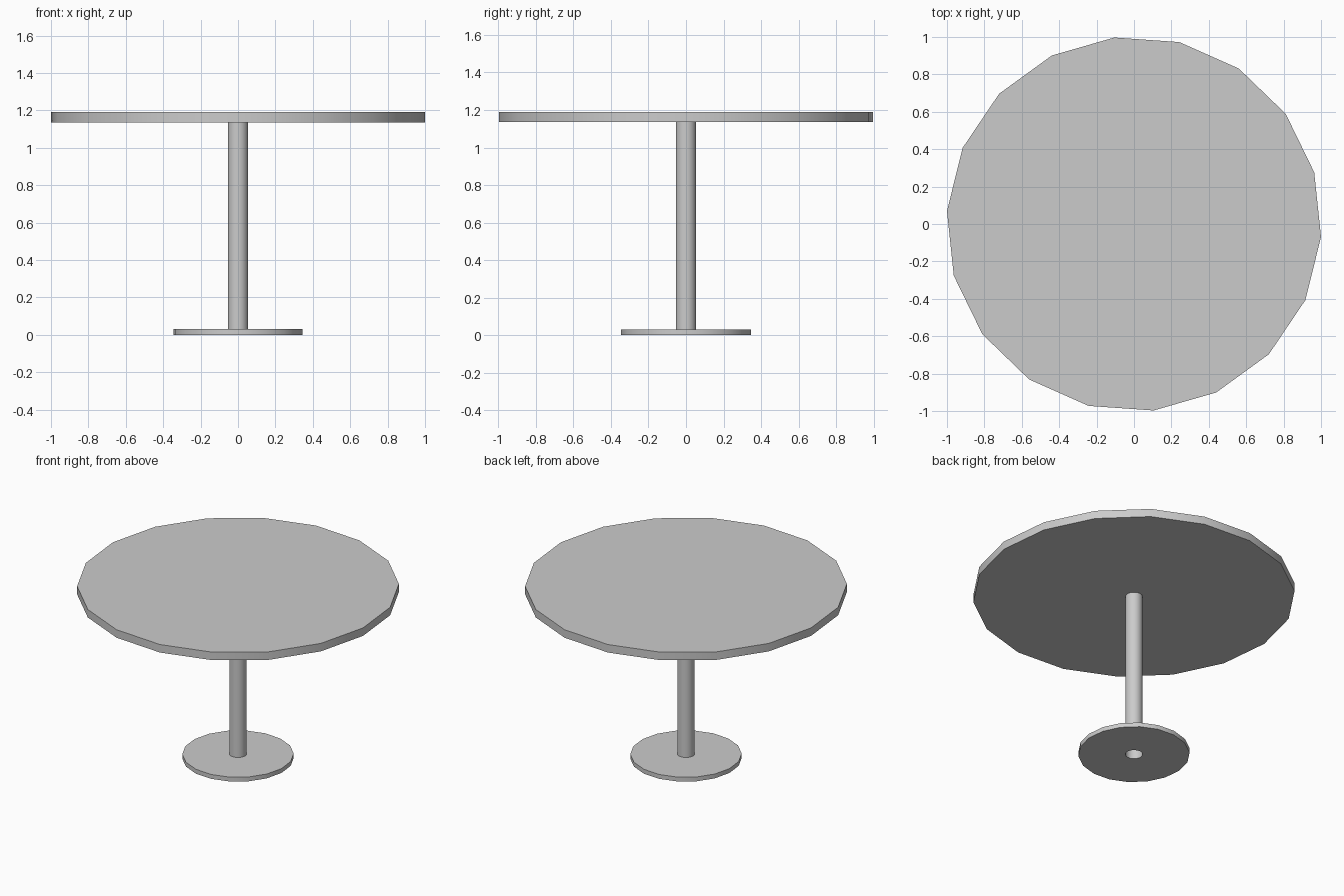
import bpy, bmesh, math

if "Cube" in bpy.data.objects:
    bpy.data.objects.remove(bpy.data.objects["Cube"])

SIDES = 18
TURN = math.radians(-4)


def lathe(name, profile, closed=False, caps=False):
    """Revolve (radius, z) points around z as an 18-sided part."""
    bm = bmesh.new()
    rings = [[bm.verts.new((r * math.cos(TURN + i * math.tau / SIDES),
                            r * math.sin(TURN + i * math.tau / SIDES), z))
              for i in range(SIDES)] for r, z in profile]
    pairs = list(zip(rings, rings[1:]))
    if closed:
        pairs.append((rings[-1], rings[0]))
    for a, b in pairs:
        for i in range(SIDES):
            j = (i + 1) % SIDES
            bm.faces.new((a[i], a[j], b[j], b[i]))
    if caps:
        bm.faces.new(rings[0][::-1])
        bm.faces.new(rings[-1])
    mesh = bpy.data.meshes.new(name)
    bm.to_mesh(mesh)
    bm.free()
    obj = bpy.data.objects.new(name, mesh)
    bpy.context.collection.objects.link(obj)
    # Smooth around the rim, sharp at the flat faces
    bpy.ops.object.select_all(action='DESELECT')
    obj.select_set(True)
    bpy.context.view_layer.objects.active = obj
    bpy.ops.object.shade_smooth_by_angle(angle=math.radians(30))
    return obj


POLE_R = 0.054

# Round table top
lathe("table_top", [(1.0024, 1.135), (1.0024, 1.19)], caps=True)

# Hollow pole, open at the floor
lathe("pole", [(POLE_R, 0.0), (POLE_R, 1.135)])

# Foot plate: a flat ring around the pole
lathe("foot_plate", [(POLE_R, 0.0), (0.347, 0.0), (0.347, 0.03), (POLE_R, 0.03)])
